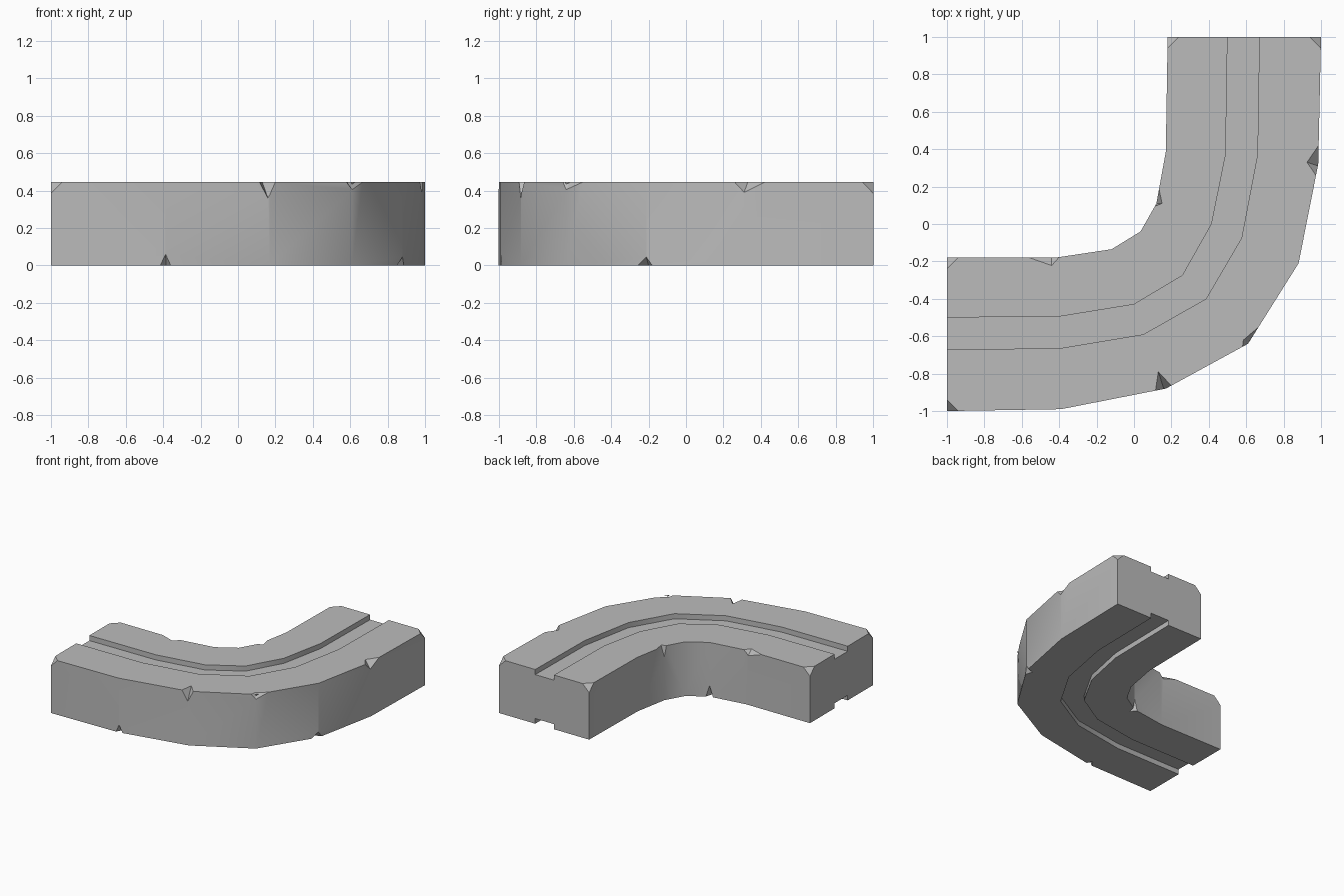
import bpy
import bmesh
import math
from mathutils import Vector

cube = bpy.data.objects.get("Cube")
if cube:
    bpy.data.objects.remove(cube)

H = 0.445       # block height
GROOVE = 0.042  # groove depth, top and bottom

stone = bpy.data.materials.new("grey stone")
stone.use_nodes = True
colour = (0.5, 0.5, 0.5, 1)
stone.diffuse_color = colour
stone.node_tree.nodes["Principled BSDF"].inputs["Base Color"].default_value = colour

# Plan lines of the bend, each with one point per station
inner = [(-1, -.18), (-.42, -.18), (-.12, -.135), (.035, -.04), (.12, .11), (.17, .385), (.18, 1)]
groove_in = [(-1, -.5), (-.4, -.495), (0, -.43), (.26, -.275), (.415, 0), (.49, .37), (.5, 1)]
groove_out = [(-1, -.67), (-.4, -.665), (.05, -.59), (.385, -.4), (.575, -.075), (.66, .37), (.67, 1)]
outer = [(-1, -1), (-.39, -.99), (.17, -.88), (.61, -.64), (.88, -.21), (.985, .32), (1, 1)]


def make_object(name, bm):
    bmesh.ops.recalc_face_normals(bm, faces=bm.faces)
    mesh = bpy.data.meshes.new(name)
    bm.to_mesh(mesh)
    bm.free()
    mesh.materials.append(stone)
    obj = bpy.data.objects.new(name, mesh)
    bpy.context.collection.objects.link(obj)
    return obj


# Grooved cross-section swept through the stations
bm = bmesh.new()
rings = []
for i, gi, go, o in zip(inner, groove_in, groove_out, outer):
    section = [(i, H), (gi, H), (gi, H - GROOVE), (go, H - GROOVE), (go, H), (o, H),
               (o, 0), (go, 0), (go, GROOVE), (gi, GROOVE), (gi, 0), (i, 0)]
    rings.append([bm.verts.new((*p, z)) for p, z in section])
for a, b in zip(rings, rings[1:]):
    for k in range(len(a)):
        n = (k + 1) % len(a)
        bm.faces.new((a[k], a[n], b[n], b[k]))
bm.faces.new(rings[0])
bm.faces.new(rings[-1])
block = make_object("curved_block", bm)

cutters = bmesh.new()


def add_hull(points):
    verts = [cutters.verts.new(p) for p in points]
    bmesh.ops.convex_hull(cutters, input=verts)


def edge_chip(a, b, top, wall, tip_z, edge_z=H):
    """Two-facet notch: a and b on the edge, a ridge from the flat face to the wall."""
    a, b, c = (Vector((*p, edge_z)) for p in (a, b, top))
    d = Vector((*wall, tip_z))
    mid = (c + d) / 2
    add_hull([mid + (p - mid) * 2 for p in (a, b, c, d)])


def corner_chip(x, y, dx, dy, size=0.06):
    """Single slanted cut across a top corner."""
    corner = Vector((x, y, H))
    pts = [corner + Vector(v) * size for v in ((dx, 0, 0), (0, dy, 0), (0, 0, -1))]
    mid = sum(pts, Vector()) / 3
    add_hull([mid + (p - mid) * 3 for p in pts + [corner]])


# Clipped top corners at both ends
corner_chip(-1, -.18, 1, -1)
corner_chip(-1, -1, 1, 1)
corner_chip(.18, 1, 1, -1)
corner_chip(1, 1, -1, -1)

# Chips along the top edges
edge_chip((.115, -.89), (.2, -.865), (.13, -.79), (.16, -.882), .36)
edge_chip((.58, -.656), (.665, -.552), (.585, -.62), (.61, -.64), .405)
edge_chip((.98, .25), (.987, .42), (.925, .33), (.984, .31), .39)
edge_chip((-.56, -.18), (-.4, -.177), (-.44, -.222), (-.44, -.18), .405)
edge_chip((.13, .205), (.1, .09), (.15, .11), (.12, .11), .355)

# Chips along the bottom edges
edge_chip((-.415, -.99), (-.36, -.984), (-.385, -.94), (-.387, -.989), .06, 0)
edge_chip((.85, -.258), (.886, -.18), (.83, -.2), (.879, -.212), .045, 0)
edge_chip((-.148, -.139), (-.097, -.121), (-.112, -.18), (-.12, -.135), .09, 0)

chips = make_object("chip_cutters", cutters)
chips.hide_render = True

# Cut the chips away
cut = block.modifiers.new("chips", "BOOLEAN")
cut.operation = "DIFFERENCE"
cut.solver = "EXACT"
cut.object = chips
bpy.ops.object.select_all(action="DESELECT")
block.select_set(True)
bpy.context.view_layer.objects.active = block
bpy.ops.object.modifier_apply(modifier=cut.name)
bpy.data.objects.remove(chips)
bpy.ops.object.shade_smooth_by_angle(angle=math.radians(32))
